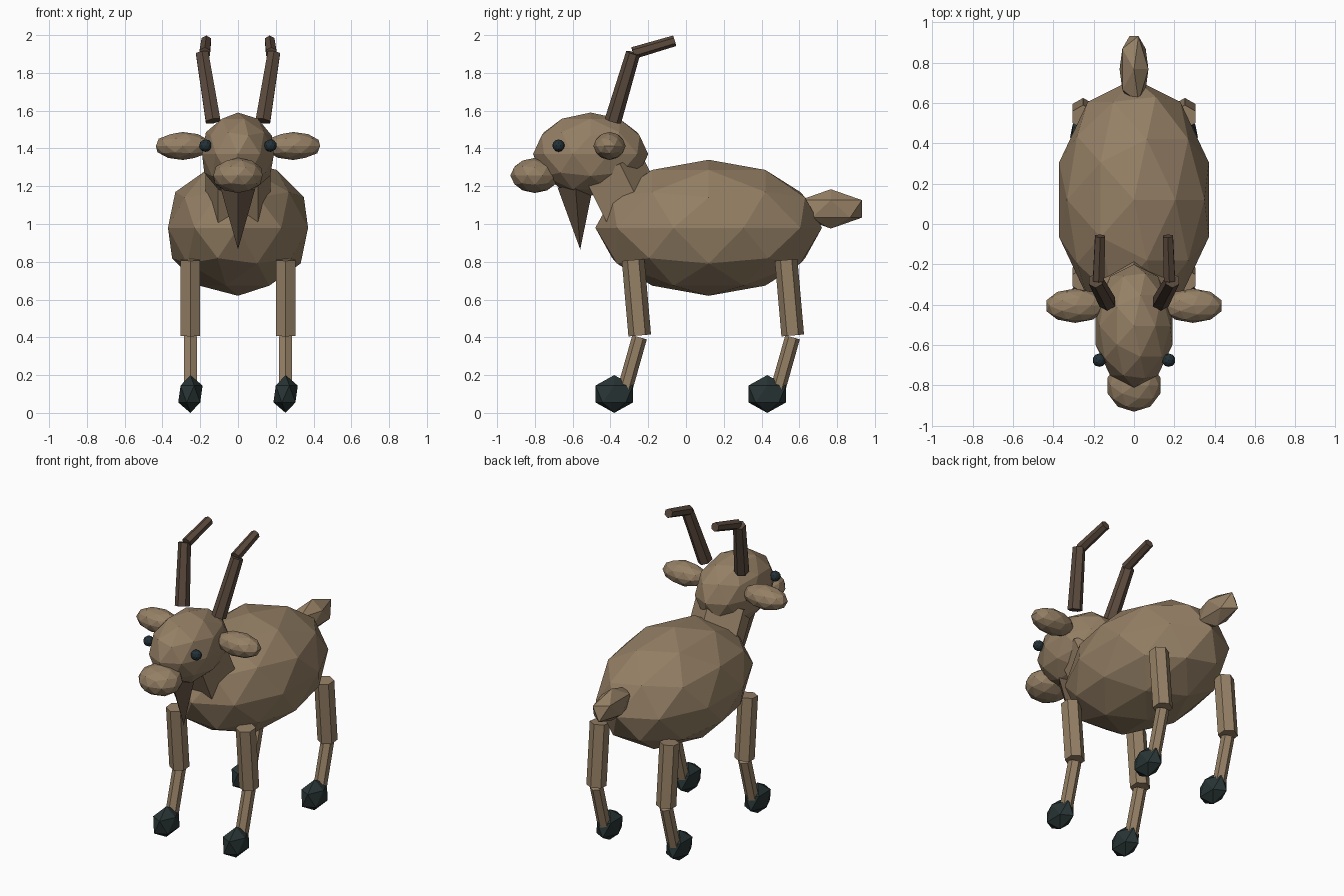
import bpy
import bmesh
from mathutils import Matrix, Vector

default_cube = bpy.data.objects.get("Cube")
if default_cube:
    bpy.data.objects.remove(default_cube, do_unlink=True)


def make_material(name, rgb):
    mat = bpy.data.materials.new(name)
    mat.use_nodes = True
    color = (*rgb, 1.0)
    mat.diffuse_color = color
    mat.node_tree.nodes["Principled BSDF"].inputs["Base Color"].default_value = color
    return mat


FUR = make_material("tan fur", (0.30, 0.214, 0.13))
BEARD = make_material("dark beard hair", (0.125, 0.085, 0.055))
HORN = make_material("brown horn", (0.105, 0.069, 0.047))
HOOF = make_material("dark hoof", (0.022, 0.035, 0.035))
EYE = make_material("dark eye", (0.017, 0.031, 0.038))


def add_object(name, bm, material):
    bmesh.ops.recalc_face_normals(bm, faces=bm.faces)
    mesh = bpy.data.meshes.new(name)
    bm.to_mesh(mesh)
    bm.free()
    mesh.materials.append(material)
    obj = bpy.data.objects.new(name, mesh)
    bpy.context.collection.objects.link(obj)
    return obj


def ball(name, center, radii, material, detail=2):
    """Faceted ellipsoid."""
    bm = bmesh.new()
    matrix = Matrix.Translation(center) @ Matrix.Diagonal((*radii, 1.0))
    bmesh.ops.create_icosphere(bm, subdivisions=detail, radius=1.0, matrix=matrix)
    return add_object(name, bm, material)


def rod(name, start, end, r_start, r_end, material, sides=6):
    """Faceted, optionally tapered prism between two points."""
    start, end = Vector(start), Vector(end)
    axis = end - start
    turn = Vector((0, 0, 1)).rotation_difference(axis).to_matrix().to_4x4()
    bm = bmesh.new()
    bmesh.ops.create_cone(bm, cap_ends=True, segments=sides,
                          radius1=r_start, radius2=r_end, depth=axis.length,
                          matrix=Matrix.Translation((start + end) / 2) @ turn)
    bmesh.ops.remove_doubles(bm, verts=bm.verts, dist=0.0001)
    return add_object(name, bm, material)


# Trunk, neck and tail
ball("body", (0, 0.12, 0.98), (0.39, 0.6, 0.36), FUR)
rod("neck", (0, -0.286, 1.067), (0, -0.40, 1.295), 0.18, 0.18, FUR, sides=5)
ball("tail", (0, 0.767, 1.08), (0.08, 0.193, 0.104), FUR, detail=1)

# Head
ball("head", (0, -0.505, 1.37), (0.2, 0.305, 0.22), FUR)
ball("snout", (0, -0.80, 1.257), (0.137, 0.13, 0.093), FUR)
rod("beard", (0, -0.56, 0.865), (0, -0.585, 1.2), 0.0, 0.095, BEARD, sides=4)

for side, s in (("left", 1), ("right", -1)):
    ball(f"{side}_eye", (s * 0.172, -0.675, 1.415), (0.034, 0.033, 0.033), EYE)
    ball(f"{side}_ear", (s * 0.292, -0.405, 1.413), (0.15, 0.085, 0.074), FUR)
    rod(f"{side}_horn_base", (s * 0.132, -0.387, 1.545), (s * 0.19, -0.28, 1.905),
        0.045, 0.038, HORN)
    rod(f"{side}_horn_tip", (s * 0.176, -0.28, 1.905), (s * 0.168, -0.06, 1.97),
        0.032, 0.029, HORN)

    # Legs
    for end, y in (("front", -0.28), ("rear", 0.53)):
        x = s * 0.252
        rod(f"{side}_{end}_upper_leg", (x, y, 0.81), (x, y + 0.035, 0.41),
            0.06, 0.06, FUR)
        rod(f"{side}_{end}_lower_leg", (x, y + 0.034, 0.40), (x, y - 0.045, 0.12),
            0.04, 0.04, FUR)
        ball(f"{side}_{end}_hoof", (x, y - 0.1, 0.1), (0.072, 0.117, 0.1), HOOF, detail=1)
